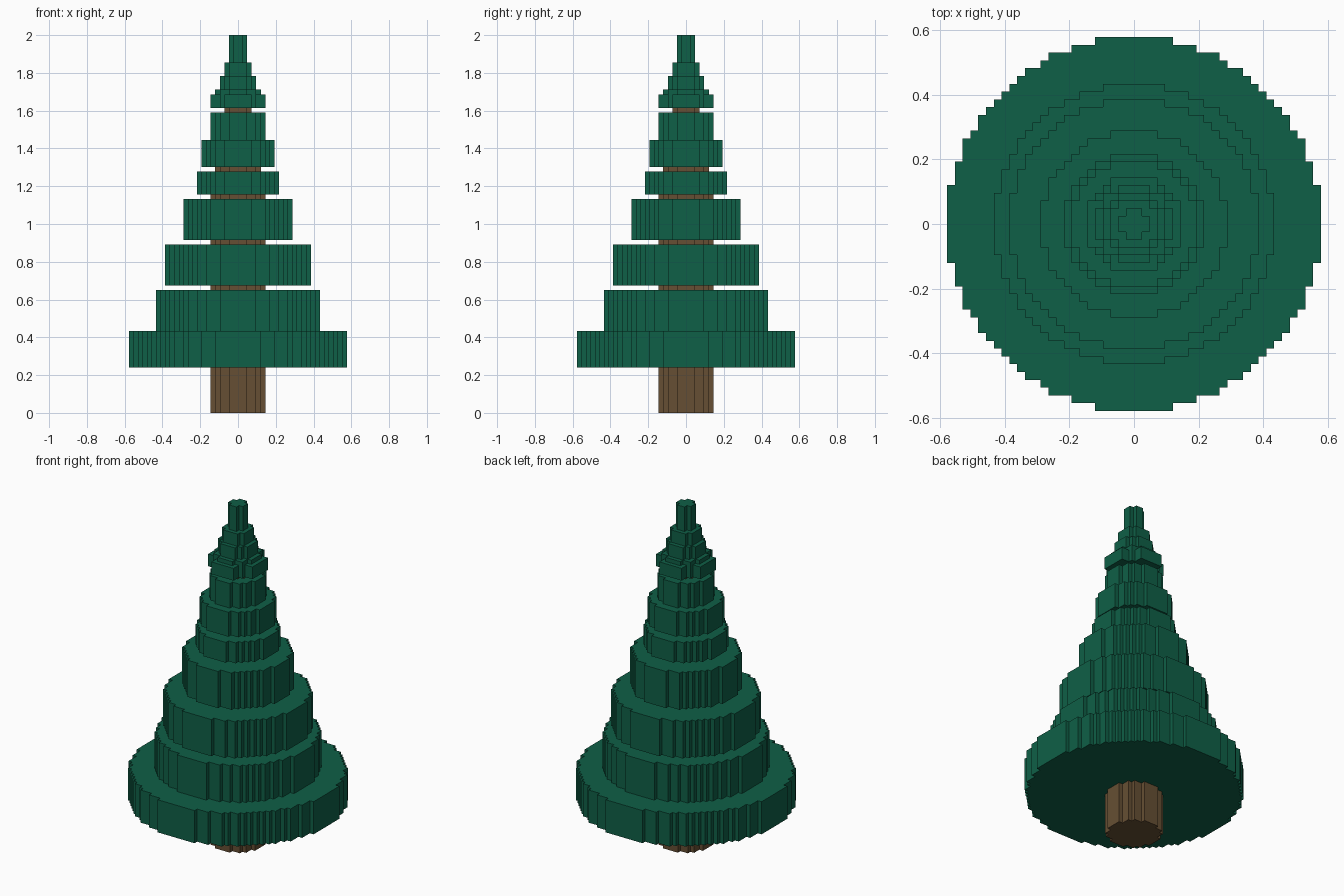
import bpy, bmesh, math

cube = bpy.data.objects.get("Cube")
if cube:
    bpy.data.objects.remove(cube, do_unlink=True)

V = 2 / 83  # edge length of one block


def material(name, rgb):
    m = bpy.data.materials.new(name)
    m.use_nodes = True
    m.diffuse_color = (*rgb, 1)
    bsdf = m.node_tree.nodes["Principled BSDF"]
    bsdf.inputs["Base Color"].default_value = (*rgb, 1)
    bsdf.inputs["Roughness"].default_value = 0.9
    return m


green = material("pine green", (0.0046, 0.116, 0.063))
brown = material("bark brown", (0.133, 0.078, 0.033))


def disc_rows(r):
    """Half width, in blocks, of each row of a stepped disc, from the middle out."""
    return [math.floor(math.sqrt(r * r - (j + 0.5) ** 2) + 0.5) for j in range(r)]


def stepped_prism(name, rows, z0, z1, mat):
    """Extrude the stepped outline given by its rows, between two block heights."""
    quarter = []
    for j, h in enumerate(rows):
        if j and h != rows[j - 1]:
            quarter.append((h, j))
        if j + 1 == len(rows) or rows[j + 1] != h:
            quarter.append((h, j + 1))
    outline = []
    for _ in range(4):
        outline += quarter
        quarter = [(-y, x) for x, y in quarter]
    bm = bmesh.new()
    base = bm.faces.new([bm.verts.new((x * V, y * V, z0 * V)) for x, y in outline])
    out = bmesh.ops.extrude_face_region(bm, geom=[base], use_keep_orig=True)
    top = [g for g in out["geom"] if isinstance(g, bmesh.types.BMVert)]
    bmesh.ops.translate(bm, verts=top, vec=(0, 0, (z1 - z0) * V))
    bmesh.ops.recalc_face_normals(bm, faces=bm.faces)
    mesh = bpy.data.meshes.new(name)
    bm.to_mesh(mesh)
    bm.free()
    mesh.materials.append(mat)
    obj = bpy.data.objects.new(name, mesh)
    bpy.context.collection.objects.link(obj)
    return obj


# Trunk, narrowing upwards: radius, bottom, top in blocks
for name, r, z0, z1 in [("trunk_lower", 6, 0, 50), ("trunk_middle", 5, 50, 57),
                        ("trunk_upper", 3, 57, 68)]:
    stepped_prism(name, disc_rows(r), z0, z1, brown)

# Foliage tiers from the ground up
tiers = [(24, 10, 18), (18, 18, 27), (16, 28, 37), (12, 38, 47), (9, 48, 53),
         (8, 54, 60), (6, 60, 66)]
for i, (r, z0, z1) in enumerate(tiers, 1):
    stepped_prism(f"foliage_tier_{i}", disc_rows(r), z0, z1, green)

# Crown: a cross-shaped collar under a stepped tip
stepped_prism("crown_collar", [6, 6, 6, 4, 3, 3], 67, 70, green)
for i, (r, z0, z1) in enumerate([(5, 70, 71), (4, 71, 74), (3, 74, 77), (2, 77, 83)], 1):
    stepped_prism(f"crown_step_{i}", disc_rows(r), z0, z1, green)
